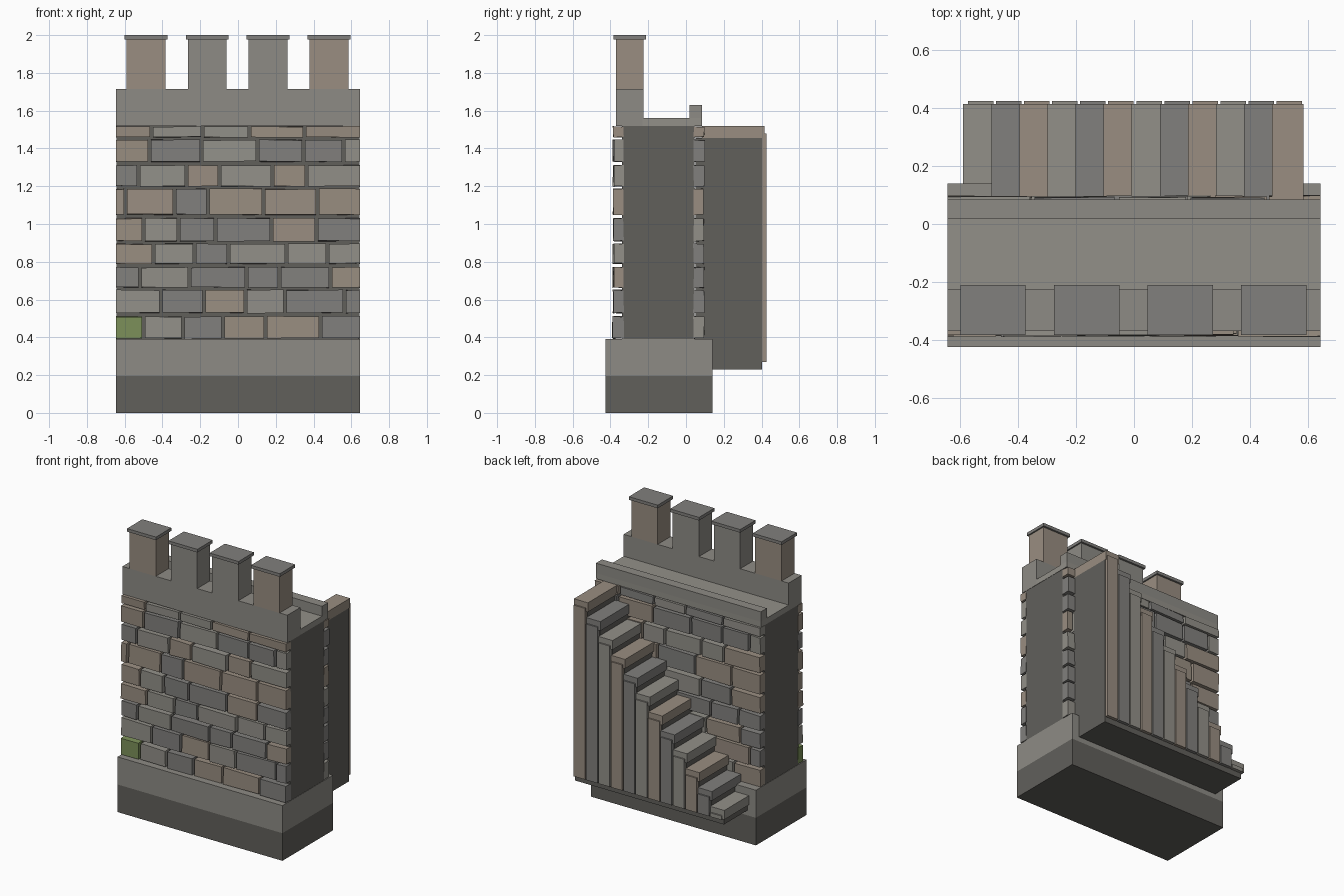
import bpy, bmesh, random

if "Cube" in bpy.data.objects:
    bpy.data.objects.remove(bpy.data.objects["Cube"])
random.seed(4)


def material(name, r, g, b):
    m = bpy.data.materials.new(name)
    m.diffuse_color = (r, g, b, 1)
    m.use_nodes = True
    m.node_tree.nodes["Principled BSDF"].inputs["Base Color"].default_value = m.diffuse_color
    return m


dark = material("dark_stone", 0.12, 0.115, 0.105)
mid = material("grey_stone", 0.27, 0.26, 0.235)
grey = material("cool_stone", 0.22, 0.215, 0.205)
light = material("light_stone", 0.29, 0.28, 0.25)
warm = material("warm_stone", 0.32, 0.27, 0.22)
moss = material("moss_stone", 0.2, 0.28, 0.1)
palette = [grey, light, warm]


def box(name, x, y, z, mat, jitter=0.0):
    """Box from (min, max) ranges, optionally with slightly uneven corners."""
    bm = bmesh.new()
    bmesh.ops.create_cube(bm, size=1)
    for v in bm.verts:
        v.co = [a + (b - a) * (c + 0.5) for (a, b), c in zip((x, y, z), v.co)]
        if jitter:
            v.co.y += random.uniform(-jitter, jitter)
            v.co.z += random.uniform(-jitter, jitter)
    mesh = bpy.data.meshes.new(name)
    bm.to_mesh(mesh)
    bm.free()
    mesh.materials.append(mat)
    ob = bpy.data.objects.new(name, mesh)
    bpy.context.collection.objects.link(ob)
    return ob


W = 0.645
FULL = (-W, W)

# Plinth and wall core
box("plinth_lower", FULL, (-0.425, 0.14), (0, 0.195), dark)
box("plinth_upper", FULL, (-0.425, 0.14), (0.195, 0.39), mid)
box("wall_core", (-0.643, 0.643), (-0.34, 0.045), (0.39, 1.52), dark)

# Brick courses: bottom, top, vertical joints
courses = [
    (0.395, 0.51, (-0.50, -0.29, -0.08, 0.145, 0.437)),
    (0.53, 0.65, (-0.407, -0.18, 0.04, 0.25, 0.563)),
    (0.665, 0.77, (-0.52, -0.257, 0.045, 0.22, 0.49)),
    (0.79, 0.895, (-0.447, -0.23, -0.05, 0.257, 0.474)),
    (0.91, 1.03, (-0.50, -0.315, -0.12, 0.177, 0.415)),
    (1.05, 1.185, (-0.595, -0.336, -0.16, 0.135, 0.42)),
    (1.20, 1.31, (-0.526, -0.272, -0.098, 0.183, 0.362)),
    (1.33, 1.445, (-0.468, -0.193, 0.103, 0.347, 0.558)),
    (1.46, 1.515, (-0.458, -0.188, 0.06, 0.352)),
]
for r, (z0, z1, joints) in enumerate(courses):
    edges = [-W - 0.008, *joints, W + 0.008]
    for i, (a, b) in enumerate(zip(edges, edges[1:])):
        a, b = a + 0.008, b - 0.008
        d = random.uniform(-0.004, 0.004)
        mat = moss if r == i == 0 else random.choice(palette)
        box("front_brick", (a, b), (-0.384 + d, -0.33), (z0, z1), mat, 0.003)
        d = random.uniform(-0.004, 0.004)
        box("back_brick", (-b, -a), (0.04, 0.094 + d), (z0, z1),
            random.choice(palette), 0.003)

# Walkway, rear curb and parapet
box("walkway", FULL, (-0.23, 0.085), (1.52, 1.56), light)
box("rear_curb", FULL, (0.018, 0.085), (1.56, 1.63), mid)
box("parapet", FULL, (-0.37, -0.225), (1.52, 1.715), mid)

# Merlons with cap stones
for i, c in enumerate((-0.487, -0.163, 0.159, 0.482)):
    box("merlon", (c - 0.103, c + 0.103), (-0.37, -0.225), (1.715, 1.98),
        warm if i in (0, 3) else mid)
    box("merlon_cap", (c - 0.113, c + 0.113), (-0.383, -0.211), (1.978, 2.0), grey)

# Rear staircase rising to +x: solid riser, overhanging tread, side facing
rise, run, bottom = 0.1075, 0.097, 0.23
for i in range(12):
    x0 = -0.578 + i * run
    top = bottom + rise * (i + 1)
    box("stair_block", (x0, x0 + run), (0.05, 0.402), (bottom, top - 0.065), dark)
    box("stair_tread", (x0 - 0.012, x0 + run), (0.085, 0.415), (top - 0.065, top),
        (warm, grey, light)[(2 * i + 2) % 3 if i < 11 else 0])
    box("stair_facing", (x0 + 0.004, x0 + run - 0.005), (0.395, 0.425),
        (0.27, top - 0.04), palette[(i * 2 + 1) % 3])
